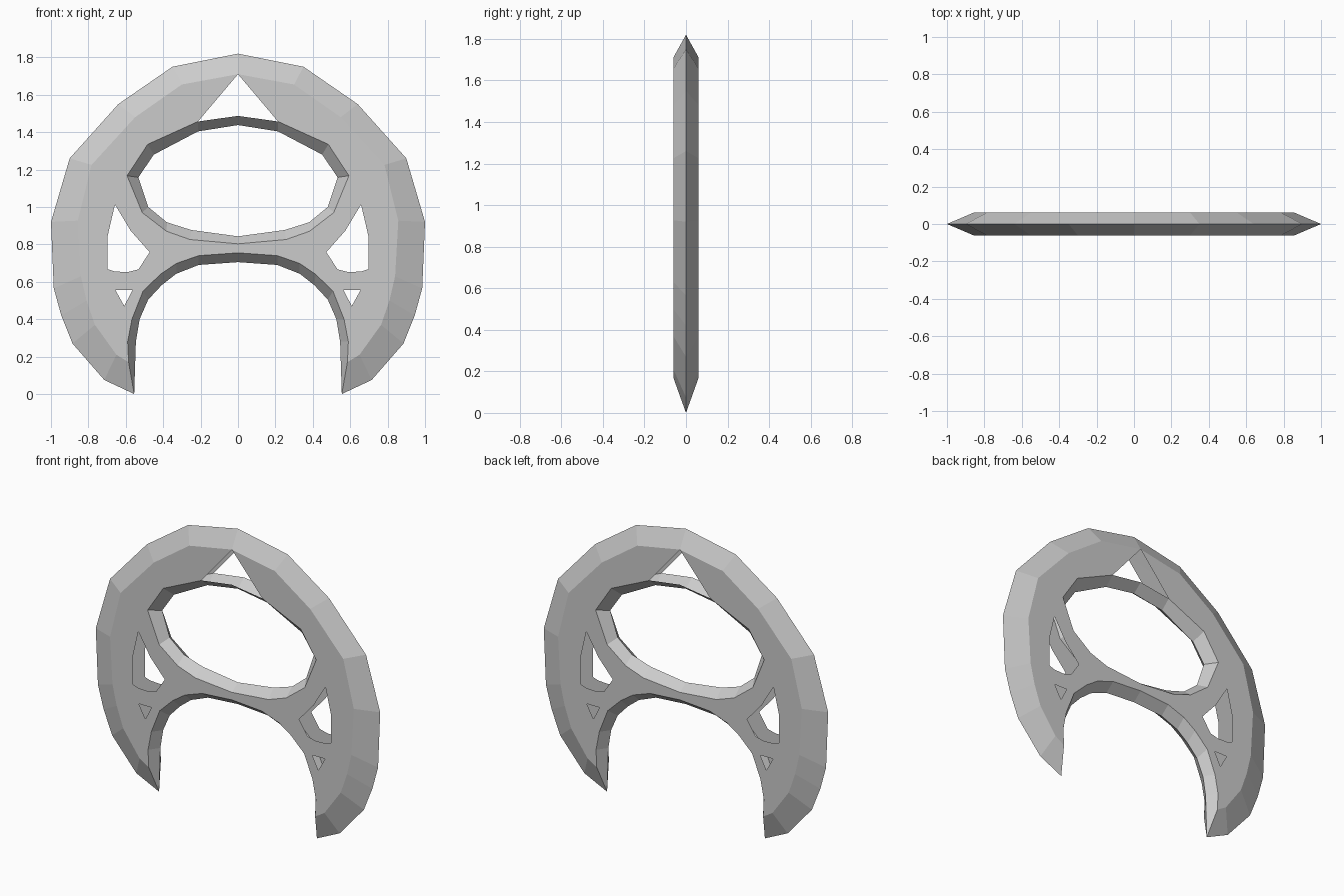
import bpy, bmesh

if "Cube" in bpy.data.objects:
    bpy.data.objects.remove(bpy.data.objects["Cube"])

HALF_T = 0.061  # half thickness of the flat faces; ridges sit at y = 0

# Profiles of the right half as (x, z): ridge line and matching face edge
outer_ridge = [(0, 1.82), (.35, 1.75), (.64, 1.55), (.90, 1.26), (1, .92),
               (.985, .565), (.945, .42), (.885, .27), (.715, .075), (.555, 0)]
outer_face = [(0, 1.71), (.30, 1.655), (.55, 1.48), (.783, 1.225), (.857, .927),
              (.84, .63), (.81, .50), (.765, .37), (.65, .21), (.585, .17)]
arch_ridge = [(0, .705), (.21, .69), (.33, .643), (.408, .582), (.48, .505),
              (.526, .40), (.546, .28), (.555, 0)]
arch_face = [(0, .755), (.21, .74), (.33, .698), (.415, .64), (.508, .55),
             (.567, .40), (.59, .28), (.585, .17)]
eye_ridge = [(0, .843), (.25, .877), (.38, .918), (.48, 1.0), (.533, 1.158),
             (.45, 1.28), (.214, 1.404), (0, 1.438)]
eye_face = [(0, .803), (.257, .826), (.382, .87), (.512, .97), (.593, 1.167),
            (.483, 1.335), (.214, 1.457), (0, 1.487)]
side_hole = [(.658, 1.013), (.697, .845), (.697, .668), (.66, .655),
             (.59, .652), (.533, .666), (.472, .758), (.573, .872)]
small_hole = [(.565, .555), (.655, .555), (.608, .47)]

bm = bmesh.new()


def verts(points, y):
    return [bm.verts.new((x, y, z)) for x, z in points]


def bevel_strip(ridge, face):
    """Sloped strip from the centre ridge to the front face edge."""
    a, b = verts(ridge, 0), verts(face, -HALF_T)
    for i in range(len(a) - 1):
        bm.faces.new((a[i], a[i + 1], b[i + 1], b[i]))


# Sloped rims
bevel_strip(outer_ridge, outer_face)
bevel_strip(arch_ridge, arch_face)
bevel_strip(eye_ridge, eye_face)

# Flat front sheet with cut-outs (the notch above the opening stays open)
outline = outer_face + arch_face[-2::-1] + eye_face[:-1]
edges = []
for loop in (outline, side_hole, small_hole):
    vs = verts(loop, -HALF_T)
    edges += [bm.edges.new((vs[i - 1], vs[i])) for i in range(len(vs))]
bmesh.ops.triangle_fill(bm, edges=edges, use_beauty=True, use_dissolve=False)

bmesh.ops.remove_doubles(bm, verts=bm.verts[:], dist=0.0005)
bm.normal_update()
for f in bm.faces:
    if f.normal.y > 0:
        f.normal_flip()

mesh = bpy.data.meshes.new("arched_frame")
bm.to_mesh(mesh)
bm.free()
frame = bpy.data.objects.new("arched_frame", mesh)
bpy.context.collection.objects.link(frame)

# Mirror to the left half and the back
m = frame.modifiers.new("mirror", 'MIRROR')
m.use_axis = (True, True, False)
m.use_clip = True
m.merge_threshold = 0.0005
